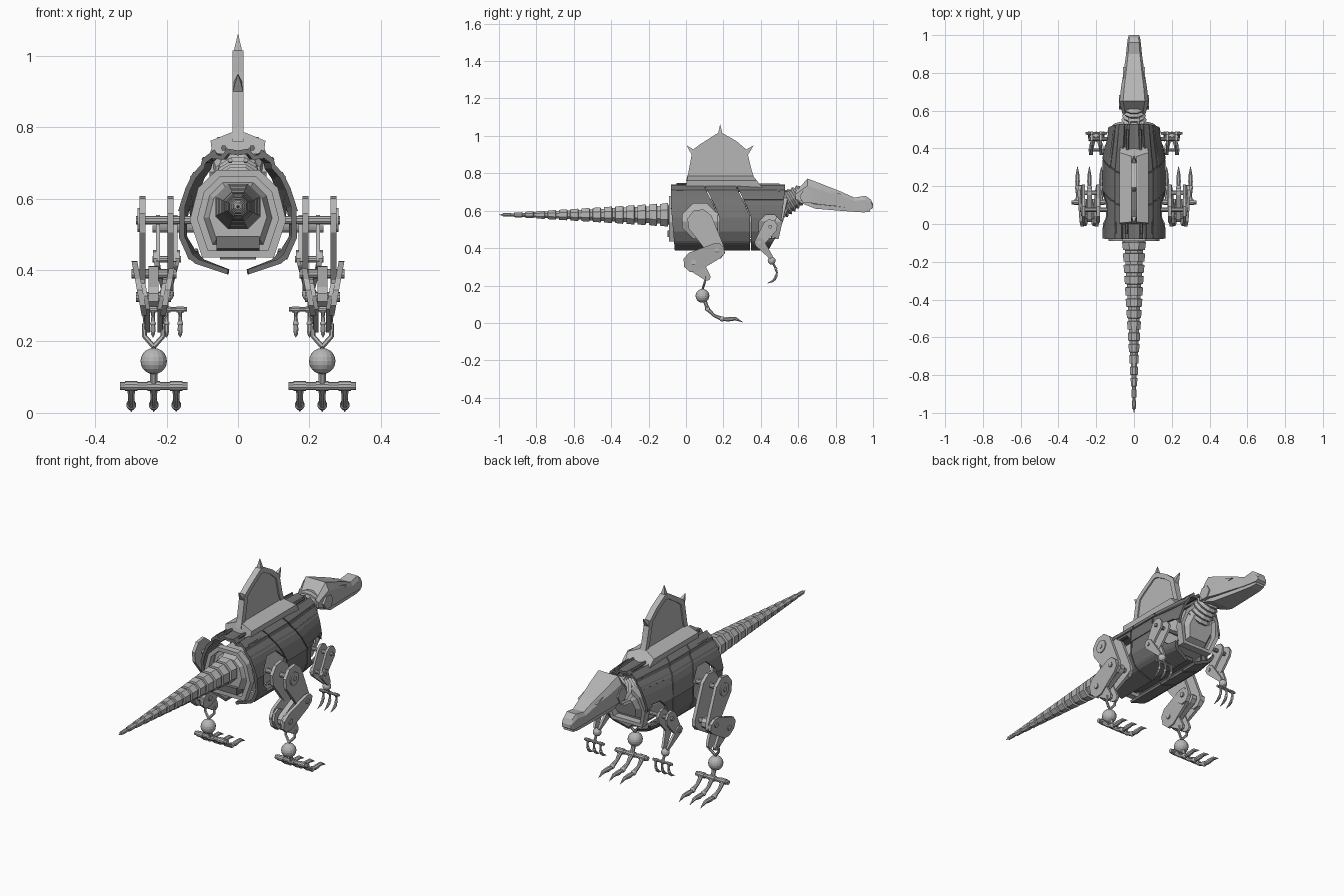
import bpy, bmesh, math
from mathutils import Vector

if "Cube" in bpy.data.objects:
    bpy.data.objects.remove(bpy.data.objects["Cube"])


def material(name, v):
    m = bpy.data.materials.new(name)
    m.diffuse_color = (v, v, v, 1)
    m.use_nodes = True
    m.node_tree.nodes["Principled BSDF"].inputs["Base Color"].default_value = m.diffuse_color
    return m


STEEL, DARK = material("steel", .47), material("dark_steel", .17)
DARK_PARTS = ("spine_plate", "top_plate", "upper_side", "lower_side", "belly", "back_rail", "rear_vent")


def finish(name, bm, mirror=False, cutters=()):
    bmesh.ops.recalc_face_normals(bm, faces=bm.faces)
    me = bpy.data.meshes.new(name)
    bm.to_mesh(me)
    bm.free()
    me.materials.append(DARK if name.startswith(DARK_PARTS) else STEEL)
    ob = bpy.data.objects.new(name, me)
    bpy.context.collection.objects.link(ob)
    for c in cutters:
        m = ob.modifiers.new("cut", "BOOLEAN")
        m.object, m.operation = c, "DIFFERENCE"
    if mirror:
        m = ob.modifiers.new("mirror", "MIRROR")
        m.use_mirror_merge = False
    return ob


def loft(name, rings, mirror=False, cutters=(), loop=False):
    bm = bmesh.new()
    vs = [[bm.verts.new(p) for p in r] for r in rings]
    n = len(vs[0])
    for a, b in zip(vs, vs[1:] + vs[:1] if loop else vs[1:]):
        for i in range(n):
            bm.faces.new((a[i], a[(i + 1) % n], b[(i + 1) % n], b[i]))
    if not loop:
        bm.faces.new(vs[0])
        bm.faces.new(vs[-1])
    return finish(name, bm, mirror, cutters)


def tube(name, path, radii, n=8, mirror=False):
    path = [Vector(p) for p in path]
    rings = []
    for i, p in enumerate(path):
        t = (path[min(i + 1, len(path) - 1)] - path[max(i - 1, 0)]).normalized()
        u = t.cross(Vector((0, 0, 1) if abs(t.x) > .9 else (1, 0, 0))).normalized()
        w = t.cross(u)
        angs = [2 * math.pi * (k + .5) / n for k in range(n)]
        rings.append([p + radii[i] * (math.cos(a) * u + math.sin(a) * w) for a in angs])
    return loft(name, rings, mirror)


def bar(name, x0, x1, y, z, r, n=10, mirror=True):
    return tube(name, [(x0, y, z), (x1, y, z)], [r, r], n, mirror)


def ball(name, p, r):
    bm = bmesh.new()
    bmesh.ops.create_uvsphere(bm, u_segments=16, v_segments=10, radius=r)
    bmesh.ops.translate(bm, verts=bm.verts, vec=p)
    return finish(name, bm, True)


def prism(name, yz, xa, xb, mirror=True):
    # side outline extruded across x; xa and xb are functions of height
    return loft(name, [[(xa(z), y, z) for y, z in yz], [(xb(z), y, z) for y, z in yz]], mirror)


def link(p0, r0, p1, r1, n=5):
    # outline of a plate joining two round ends
    a = math.atan2(p1[1] - p0[1], p1[0] - p0[0])
    out = []
    for p, r, s in ((p0, r0, a + math.pi), (p1, r1, a)):
        for k in range(n):
            t = s - math.pi / 2 + math.pi * k / (n - 1)
            out.append((p[0] + r * math.cos(t), p[1] + r * math.sin(t)))
    return out


def plate_pair(name, outline, cx, off, th):
    for tag, s in (("inner", -1), ("outer", 1)):
        prism(f"{name}_{tag}", outline, lambda z: cx + s * off(z) - th / 2, lambda z: cx + s * off(z) + th / 2)


def lerp(x, a, b, u, v):
    t = max(0, min(1, (x - a) / (b - a)))
    return u + (v - u) * t


# body shell: overlapping plates split by slanted seams, cut open at hip and shoulder
cut = [bar("hip_cutter", .1, .3, .075, .545, .1, 8, False),
       bar("shoulder_cutter", .1, .3, .45, .515, .066, 8, False)]
for c in cut:
    c.hide_render = True
    c.display_type = "WIRE"
ends = [lambda z: lerp(z, .39, .62, -.06, -.08),
        lambda z: .10 + (.73 - max(z, .58)) * .5,
        lambda z: .27 + (.73 - max(z, .58)) * .5,
        lambda z: lerp(z, .39, .5, .44, .505) + lerp(z, .5, .72, 0, .025)]
plates = {"spine_plate": [(0, .735), (.03, .74), (.045, .722), (.078, .725)],
          "top_plate": [(.065, .738), (.1, .712), (.104, .695), (.135, .66)],
          "upper_side_plate": [(.125, .675), (.147, .63), (.168, .565)],
          "lower_side_plate": [(.163, .58), (.165, .49), (.138, .43)],
          "belly_skirt": [(.143, .437), (.12, .418), (.03, .388)]}
for name, prof in plates.items():
    loop = prof + [(x * .91, .56 + (z - .56) * .92) for x, z in reversed(prof)]
    for i in range(3):
        rings = []
        for f, g in ((ends[i], .003 if i else 0), (ends[i + 1], -.003 if i < 2 else 0)):
            r = []
            for x, z in loop:
                y = f(z) + g
                r.append((x * (1 - max(0, y - .35) * 1.2), y, z))
            rings.append(r)
        loft(f"{name}_{i}", rings, True, cut if "side" in name else ())

# inner hull, end frames and end plates
half = [(.06, .68), (.112, .63), (.135, .54), (.1, .435)]
octo = half + [(-x, z) for x, z in reversed(half)]


def section(s, y, tilt=0):
    return [(x * s, y + tilt * (z - .56), .56 + (z - .56) * s) for x, z in octo]


loft("inner_hull", [section(.86, -.045), section(.88, .3), section(.75, .485, .2)])
for name, s, y0, y1, t in (("rear_frame", 1, -.09, -.055, 0), ("chest_frame", .9, .48, .52, .2)):
    loft(name, [section(s, y0, t), section(s, y1, t), section(s * .84, y1, t), section(s * .84, y0, t)], loop=True)
loft("rear_collar", [section(.72, -.04), section(.6, -.085)])
loft("chest_collar", [section(.7, .48, .2), section(.52, .525, .2)])
prism("rear_vent", [(-.1, .46), (-.1, .495), (-.03, .5), (-.03, .45)], lambda z: -.06, lambda z: .06, False)
prism("belly_keel", [(.0, .43), (.05, .45), (.4, .45), (.4, .43)], lambda z: -.05, lambda z: .05, False)
for i in range(3):
    tube(f"back_rail_{i}", [(.04 + .027 * i, -.05, .742 - .016 * i), (.034 + .021 * i, .5, .738 - .016 * i)], [.008, .008], 6, True)

# sail with skirt, raised border and spikes
sail = [(.0, .76), (.012, .80), (.035, .925), (.075, .955), (.17, 1.015), (.195, 1.015), (.27, .972),
        (.325, .925), (.35, .82), (.37, .76)]
mid = (.185, .86)
inset = [(mid[0] + (y - mid[0]) * .82, mid[1] + (z - mid[1]) * .82) for y, z in sail]
loft("sail_border", [[(x, y, z) for y, z in o] for x, o in ((-.016, sail), (.016, sail), (.016, inset), (-.016, inset))], loop=True)
prism("sail_panel", inset, lambda z: -.009, lambda z: .009, False)
skirt = [(-.072, .725), (-.077, .762), (-.02, .785), (.02, .785), (.077, .762), (.072, .725)]
loft("sail_skirt", [[(x, y + (.785 - z) * k, z) for x, z in skirt] for y, k in ((.01, -.2), (.36, .8))])
for i, (a, b) in enumerate((((.04, .91), (.005, .948)), ((.183, 1.0), (.183, 1.06)), ((.322, .91), (.36, .948)))):
    tube(f"sail_spike_{i}", [(0, *a), (0, (a[0] * .6 + b[0] * .4), a[1] * .6 + b[1] * .4), (0, *b)], [.02, .013, .001], 4)

# tail of tapering stepped segments
N = 15
for i in range(N):
    y = -.08 - i * .06
    r = lerp(i, 0, N, .07, .007)
    tube(f"tail_segment_{i}", [(0, y + .004, .578), (0, y - .014, .578), (0, y - .017, .578), (0, y - .058, .578), (0, y - .06, .578)],
         [r * .78, r * .78, r * .98, r * .9, r * .6], 8)
tube("tail_tip", [(0, -.97, .578), (0, -1, .578)], [.007, .001], 8)

# neck rings and rods
for i in range(6):
    y, z, r = .5 + i * .021, .62 + i * .0125, .074 - i * .0035
    tube(f"neck_ring_{i}", [(0, y, z), (0, y + .01, z + .006), (0, y + .024, z + .014)], [r * .85, r, r * .75], 10)
tube("neck_rod", [(.022, .4, .708), (.022, .6, .705)], [.007, .007], 6, True)
tube("neck_core", [(0, .46, .6), (0, .64, .69)], [.05, .04], 8)


# head: skull and closed jaw lofted along y
def head(name, rows):
    loft(name, [[(-w, y, b), (-w, y, b + (t - b) * .7), (-w * .75, y, t), (w * .75, y, t), (w, y, b + (t - b) * .7), (w, y, b)]
                for y, t, b, w in rows])


head("skull", [(.585, .7, .66, .062), (.65, .772, .645, .077), (.72, .745, .632, .069), (.82, .706, .622, .053),
               (.9, .67, .612, .042), (.96, .68, .607, .036), (.988, .66, .607, .032), (1, .635, .615, .027)])
head("jaw", [(.605, .665, .645, .06), (.69, .645, .611, .061), (.82, .63, .6, .046), (.95, .615, .591, .032), (.985, .612, .595, .027)])
hexa = [(.645 + .038 * math.cos(k * math.pi / 3), .675 + .038 * math.sin(k * math.pi / 3)) for k in range(6)]
prism("cheek_plate", hexa, lambda z: .06, lambda z: .08)
prism("brow", [(.75, .69), (.77, .707), (.83, .688), (.81, .68)], lambda z: .035, lambda z: .057)


# limbs: hind leg and smaller arm
def foot(name, cx, top, bar_p, spread, path, claw, r):
    bar(f"{name}_bar", cx - spread * 1.5, cx + spread * 1.5, *bar_p, r)
    tube(f"{name}_stem", [(cx, *top), (cx, *bar_p)], [r, r], 8, True)
    for i in (-1, 0, 1):
        x = cx + i * spread
        bar(f"{name}_knuckle_{i + 1}", x - r * 1.6, x + r * 1.6, *bar_p, r * 1.3)
        tube(f"{name}_toe_{i + 1}", [(x, *p) for p in path], [r * 1.1, r * .8, r * 1.1], 8, True)
        ball(f"{name}_toe_joint_{i + 1}", (x, *path[-1]), r * 1.25)
        tube(f"{name}_claw_{i + 1}", [(x, *p) for p in claw], [r * .8, r * 1.2, r * .9, .001], 8, True)


C = .236
hip, knee, heel, ankle = (.075, .54), (.165, .385), (.04, .325), (.112, .245)
lean = lambda z: lerp(z, .21, .43, .014, .055)
plate_pair("thigh", link(hip, .07, knee, .045), C - .008, lambda z: .039, .017)
plate_pair("shank", link(knee, .043, heel, .056), C, lean, .016)
plate_pair("lower_leg", link(heel, .05, ankle, .02), C, lambda z: lean(z) - .012 if z > .27 else lean(z), .014)
prism("shank_core", link(knee, .028, heel, .03), lambda z: C - .014, lambda z: C + .014)
bar("hip_axle", .09, .285, *hip, .012)
bar("hip_hub", .265, .281, *hip, .035, 12)
bar("knee_axle", .172, .298, .165, .39, .013)
bar("heel_axle", .187, .285, *heel, .014)
for s in (-1, 1):
    tube(f"ankle_fork_{s + 1}", [(C + s * .026, .105, .25), (C + s * .026, .1, .215), (C, .09, .185)], [.007] * 3, 6, True)
ball("ankle_ball", (C, .088, .145), .037)
foot("foot", C, (.09, .15), (.115, .075), .063, [(.118, .072), (.15, .04), (.192, .022)],
     [(.192, .02), (.225, .02), (.265, .022), (.305, .004)], .011)

A = .2
shoulder, elbow, wrist = (.45, .515), (.392, .43), (.452, .355)
plate_pair("upper_arm", link(shoulder, .04, elbow, .026), A, lambda z: .024, .012)
plate_pair("forearm", link(elbow, .027, wrist, .012), A, lambda z: lerp(z, .34, .43, .008, .032), .012)
bar("shoulder_axle", .08, .24, *shoulder, .01)
bar("elbow_axle", .16, .24, *elbow, .009)
ball("wrist_ball", (A, .458, .333), .021)
foot("hand", A, (.458, .335), (.48, .29), .038, [(.48, .288), (.486, .27), (.482, .25)],
     [(.482, .25), (.475, .235), (.46, .222), (.435, .212)], .0065)
